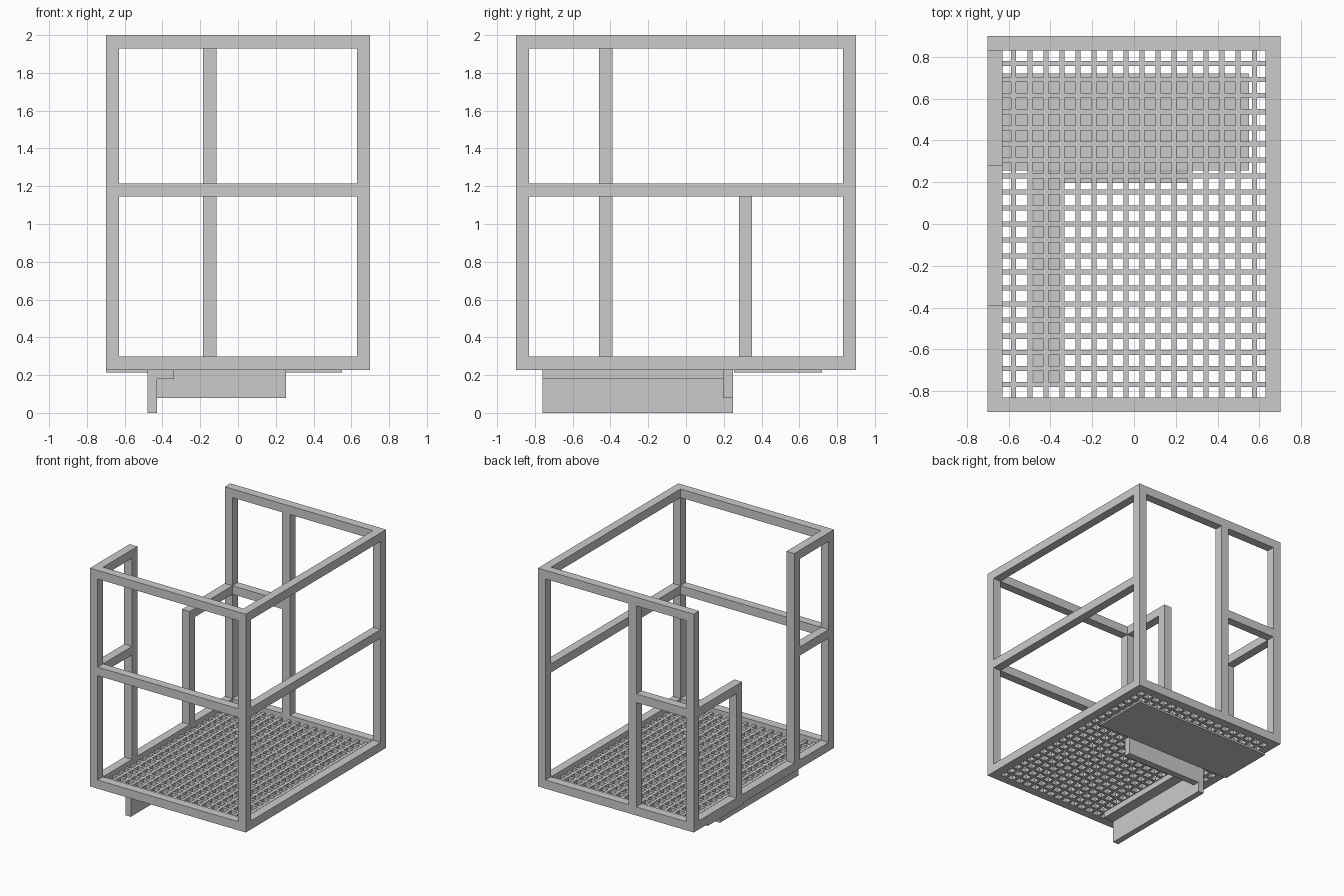
import bpy
import bmesh
from mathutils import Matrix, Vector

cube = bpy.data.objects.get("Cube")
if cube:
    bpy.data.objects.remove(cube, do_unlink=True)

steel = bpy.data.materials.new("grey steel")
steel.use_nodes = True
GREY = (0.6, 0.6, 0.6, 1)
steel.diffuse_color = GREY
steel.node_tree.nodes["Principled BSDF"].inputs["Base Color"].default_value = GREY


def build(name, boxes):
    """One object made of boxes, each given as (x0, x1, y0, y1, z0, z1)."""
    bm = bmesh.new()
    for x0, x1, y0, y1, z0, z1 in boxes:
        centre = Vector((x0 + x1, y0 + y1, z0 + z1)) / 2
        size = Matrix.Diagonal((x1 - x0, y1 - y0, z1 - z0, 1))
        bmesh.ops.create_cube(bm, size=1, matrix=Matrix.Translation(centre) @ size)
    mesh = bpy.data.meshes.new(name)
    bm.to_mesh(mesh)
    bm.free()
    mesh.materials.append(steel)
    obj = bpy.data.objects.new(name, mesh)
    bpy.context.collection.objects.link(obj)
    return obj


T = 0.07                      # tube width
X, Y = 0.70, 0.90             # outer half sizes
XI, YI = X - T, Y - T         # inner half sizes
BASE, FLOOR = 0.228, 0.298    # base frame bottom and top
MID, TOP = 1.145, 1.93        # undersides of the rails
DOOR_FRONT, DOOR_BACK = -0.39, 0.28
POST_X = -0.115               # inner edge of the back post

# Base frame
build("base_frame", [(-X, X, s * Y - (T if s > 0 else 0), s * Y + (T if s < 0 else 0), BASE, FLOOR)
                     for s in (-1, 1)]
      + [(x, x + T, -YI, YI, BASE, FLOOR) for x in (-X, XI)])

# Corner posts
build("corner_posts", [(x, x + T, y, y + T, FLOOR, TOP + T)
                       for x in (-X, XI) for y in (-Y, YI)])

# Full rails on the front and the closed side, and the back top rail
build("front_rails", [(-XI, XI, -Y, -YI, z, z + T) for z in (MID, TOP)])
build("left_rails", [(XI, X, -YI, YI, z, z + T) for z in (MID, TOP)])
build("back_top_rail", [(-XI, XI, YI, Y, TOP, TOP + T)])

# Back post with its short middle rail
build("back_post", [(POST_X - T, POST_X, YI, Y, FLOOR, TOP)])
build("back_mid_rail", [(-XI, POST_X - T, YI, Y, MID, MID + T)])

# Doorway side: tall post with two short rails, low post with one
build("door_front_post", [(-X, -XI, DOOR_FRONT - T, DOOR_FRONT, FLOOR, TOP + T)])
build("door_front_rails", [(-X, -XI, -YI, DOOR_FRONT - T, z, z + T) for z in (MID, TOP)])
build("door_back_post", [(-X, -XI, DOOR_BACK, DOOR_BACK + T, FLOOR, MID + T)])
build("door_back_rail", [(-X, -XI, DOOR_BACK + T, YI, MID, MID + T)])

# Floor grating
PITCH, HALF = 0.0767, 0.012
G0, G1 = BASE, BASE + 0.036
build("grating_long_bars", [((k - 7.5) * PITCH - HALF, (k - 7.5) * PITCH + HALF, -YI, YI, G0, G1)
                            for k in range(16)])
build("grating_cross_bars", [(-XI, XI, k * PITCH - HALF, k * PITCH + HALF, G0 + 0.001, G1 - 0.001)
                             for k in range(-10, 11)])

# Plate and brackets under the floor
build("under_plate", [(-X, 0.55, 0.255, 0.72, 0.213, BASE)])
build("angle_bracket", [(-0.48, -0.43, -0.76, 0.25, 0, BASE),
                        (-0.43, -0.34, -0.76, 0.195, 0.18, BASE)])
build("cross_bracket", [(-0.43, 0.255, 0.195, 0.25, 0.08, BASE)])
